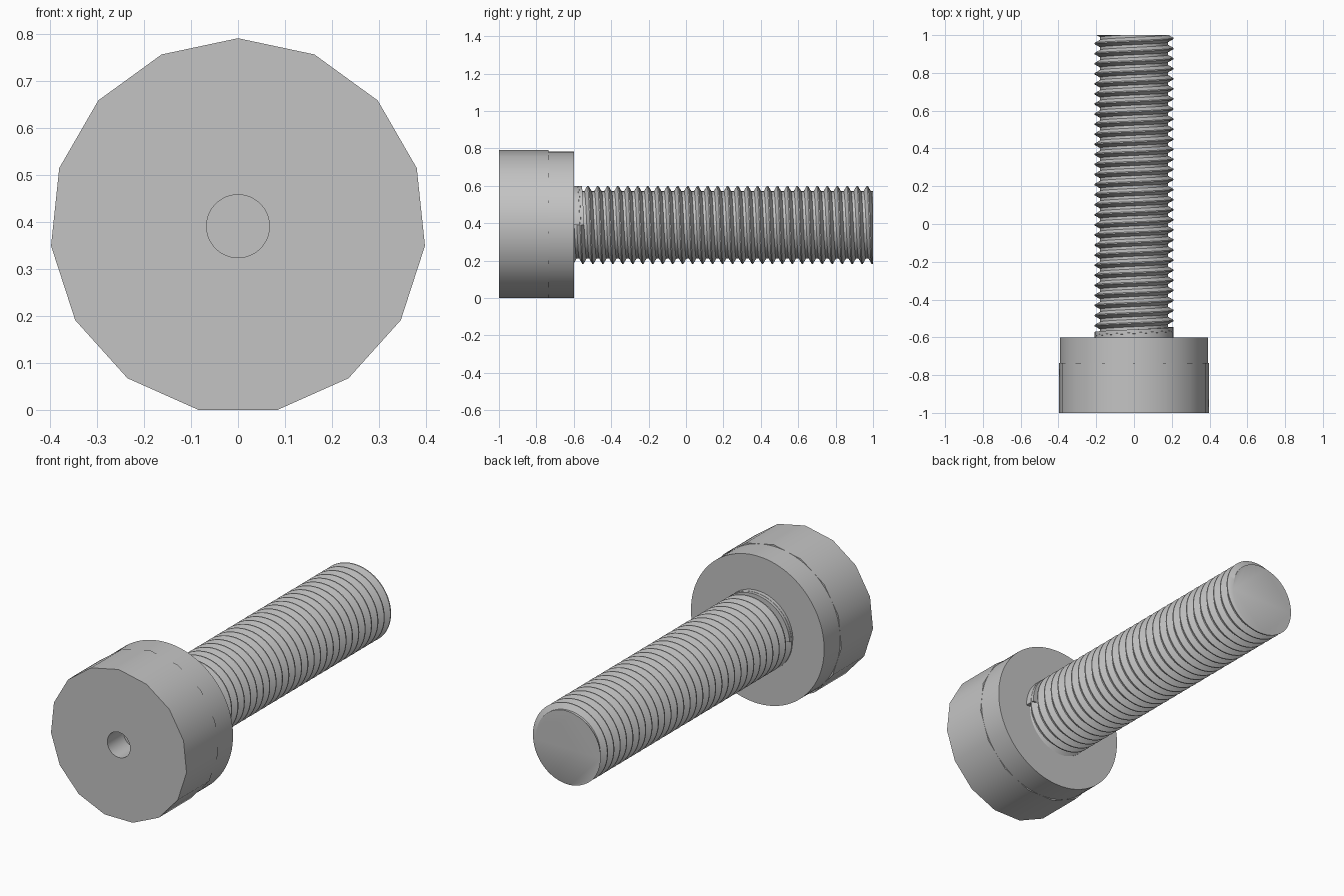
import bpy, bmesh, math

if "Cube" in bpy.data.objects:
    bpy.data.objects.remove(bpy.data.objects["Cube"])

CZ = 0.3913            # height of the bolt axis
PITCH = 1.6 / 30
ROOT, CREST = 0.18, 0.209

steel = bpy.data.materials.new("grey steel")
steel.diffuse_color = (0.55, 0.55, 0.55, 1)
steel.use_nodes = True
steel.node_tree.nodes["Principled BSDF"].inputs["Base Color"].default_value = steel.diffuse_color


def on_axis(r, a, y):
    return (r * math.cos(a), y, CZ + r * math.sin(a))


def finish(bm, name):
    bmesh.ops.recalc_face_normals(bm, faces=bm.faces)
    me = bpy.data.meshes.new(name)
    bm.to_mesh(me)
    bm.free()
    ob = bpy.data.objects.new(name, me)
    me.materials.append(steel)
    bpy.context.collection.objects.link(ob)
    return ob


def smooth(ob):
    bpy.ops.object.select_all(action='DESELECT')
    ob.select_set(True)
    bpy.context.view_layer.objects.active = ob
    bpy.ops.object.shade_smooth_by_angle(angle=math.radians(30))


def prism(name, angles, r, y0, y1):
    """Prism along y; y1 gives the far end for each angle."""
    bm = bmesh.new()
    near = [bm.verts.new(on_axis(r, a, y0)) for a in angles]
    far = [bm.verts.new(on_axis(r, a, y1(a))) for a in angles]
    bm.faces.new(near)
    bm.faces.new(far)
    n = len(angles)
    for i in range(n):
        j = (i + 1) % n
        bm.faces.new((near[i], near[j], far[j], far[i]))
    return finish(bm, name)


def ring(n):
    return [math.pi / 2 + 2 * math.pi * i / n for i in range(n)]


# Fifteen-sided front of the head with a blind round hole
head = prism("head_front", ring(15), 0.4, -1.0, lambda a: -0.735)
cutter = prism("hole_cutter", ring(48), 0.067, -1.1, lambda a: -0.865)
cutter.hide_render = True
mod = head.modifiers.new("hole", 'BOOLEAN')
mod.operation = 'DIFFERENCE'
mod.solver = 'EXACT'
mod.object = cutter
bpy.context.view_layer.objects.active = head
bpy.ops.object.modifier_apply(modifier=mod.name)
bpy.data.objects.remove(cutter)
smooth(head)

# Round rear of the head
smooth(prism("head_rear", ring(96), 0.391, -0.74, lambda a: -0.6))

# Half collar under the head, its edge following the thread
smooth(prism("collar", [math.pi * i / 32 for i in range(33)], 0.208, -0.61,
             lambda a: -0.545 - PITCH * a / (2 * math.pi)))

# Threaded shank: a tooth profile swept along a right-hand helix
profile = [(0, ROOT), (0.27, ROOT), (0.58, CREST), (0.69, CREST), (1, ROOT)]
SEG = 64
START = -0.545 - 4 * PITCH
bm = bmesh.new()
rows = []
for k in range(SEG * 35 + 1):
    a = -2 * math.pi * k / SEG
    y = START + PITCH * k / SEG
    rows.append([bm.verts.new(on_axis(r, a, y + u * PITCH)) for u, r in profile])
for p, q in zip(rows, rows[1:]):
    for i in range(len(profile) - 1):
        bm.faces.new((p[i], p[i + 1], q[i + 1], q[i]))
bmesh.ops.remove_doubles(bm, verts=bm.verts, dist=1e-5)
# Trim both ends flat and cap them
for y, d in ((-0.62, -1), (1.0, 1)):
    cut = bmesh.ops.bisect_plane(
        bm, geom=bm.verts[:] + bm.edges[:] + bm.faces[:], dist=1e-6,
        plane_co=(0, y, 0), plane_no=(0, d, 0), clear_outer=True)
    edges = [e for e in cut["geom_cut"] if isinstance(e, bmesh.types.BMEdge)]
    bmesh.ops.holes_fill(bm, edges=edges, sides=0)
smooth(finish(bm, "threaded_shank"))
